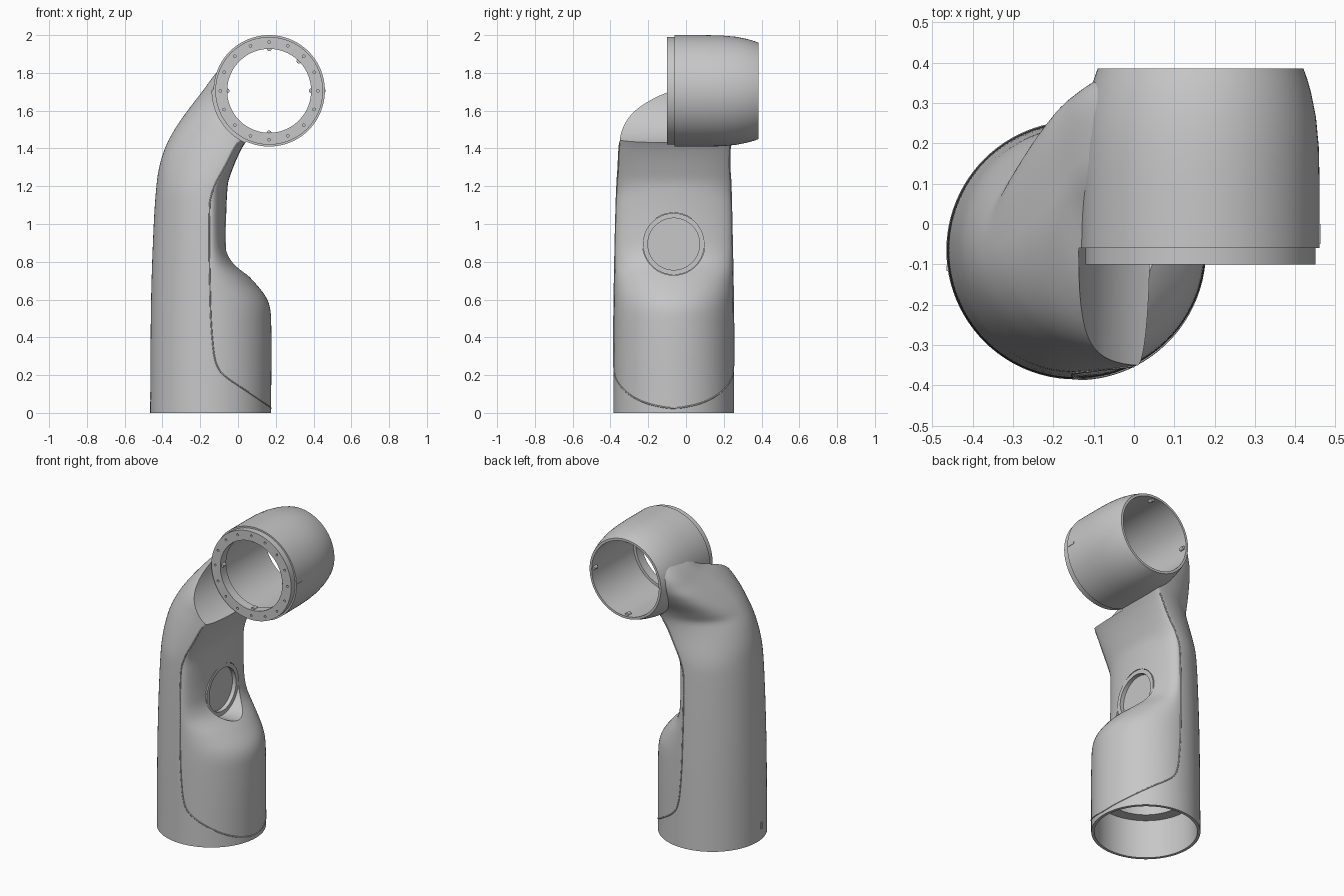
import bpy, bmesh, math
from mathutils import Matrix, Vector

cube = bpy.data.objects.get("Cube")
if cube:
    bpy.data.objects.remove(cube, do_unlink=True)

# One grey for the whole casing
GREY = bpy.data.materials.new("casing grey")
GREY.use_nodes = True
GREY.diffuse_color = (.57, .57, .57, 1)
GREY.node_tree.nodes["Principled BSDF"].inputs["Base Color"].default_value = GREY.diffuse_color

RING = Vector((0.165, 0, 1.705))      # axis of the joint ring, along y
BASE = Vector((-0.145, -0.065, 0))    # axis of the base, along z
TO_Y = Matrix.Rotation(-math.pi / 2, 4, 'X')
TO_X = Matrix.Rotation(math.pi / 2, 4, 'Y')


def finish(name, bm):
    bmesh.ops.recalc_face_normals(bm, faces=bm.faces)
    me = bpy.data.meshes.new(name)
    bm.to_mesh(me)
    bm.free()
    me.materials.append(GREY)
    ob = bpy.data.objects.new(name, me)
    bpy.context.collection.objects.link(ob)
    return ob


def activate(ob):
    bpy.ops.object.select_all(action='DESELECT')
    ob.select_set(True)
    bpy.context.view_layer.objects.active = ob


def smooth(ob):
    activate(ob)
    bpy.ops.object.shade_smooth_by_angle(angle=math.radians(32))


def lathe(name, profile, place, closed=False, n=96):
    """Revolve (radius, height) points about z, then place the result."""
    bm = bmesh.new()
    rings = []
    for r, h in profile:
        turn = [2 * math.pi * i / n for i in range(n)]
        rings.append([bm.verts.new((r * math.cos(a), r * math.sin(a), h)) for a in turn])
    for a, b in zip(rings, rings[1:] + rings[:1] if closed else rings[1:]):
        for i in range(n):
            j = (i + 1) % n
            bm.faces.new((a[i], a[j], b[j], b[i]))
    if not closed:
        bm.faces.new(rings[0])
        bm.faces.new(rings[-1])
    bm.transform(place)
    return finish(name, bm)


def rod(name, r, start, end, place):
    return lathe(name, [(r, start), (r, end)], place)


def cut(ob, cutter):
    activate(ob)
    mod = ob.modifiers.new("cut", 'BOOLEAN')
    mod.operation = 'DIFFERENCE'
    mod.solver = 'EXACT'
    mod.object = cutter
    bpy.ops.object.modifier_apply(modifier=mod.name)
    bpy.data.objects.remove(cutter, do_unlink=True)


def spline(keys, t):
    """Smooth curve through (t, value) keys."""
    def slope(i):
        a, b = keys[max(i - 1, 0)], keys[min(i + 1, len(keys) - 1)]
        return (b[1] - a[1]) / (b[0] - a[0])
    i = 0
    while i < len(keys) - 2 and t > keys[i + 1][0]:
        i += 1
    (t0, a), (t1, b) = keys[i], keys[i + 1]
    d = t1 - t0
    u = (t - t0) / d
    v = 1 - u
    return (a * (1 + 2 * u) * v * v + b * u * u * (3 - 2 * u)
            + d * u * v * (slope(i) * v - slope(i + 1) * u))


# Arm outline by height: outer edge, widest line, inner edge, front and back
OUTER = [(0, -.465), (.6, -.46), (1, -.446), (1.2, -.432), (1.3, -.417), (1.4, -.387),
         (1.5, -.336), (1.6, -.267), (1.7, -.19), (1.8, -.115), (1.86, -.05)]
WIDEST = [(0, -.145), (.6, -.145), (1.12, -.145), (1.2, -.13), (1.4, -.02), (1.5, .04),
          (1.63, .1), (1.86, .15)]
INNER = [(0, .175), (.5, .175), (.6, .155), (.7, .08), (.8, -.02), (.9, -.056),
         (1.2, -.055), (1.3, -.025), (1.4, .02), (1.5, .08), (1.86, .2)]
FRONT = [(0, -.385), (.6, -.38), (1.2, -.366), (1.45, -.35), (1.57, -.34), (1.63, -.31),
         (1.69, -.24), (1.75, -.1), (1.86, 0)]
BACK = [(0, .255), (.6, .25), (1.2, .238), (1.4, .233), (1.5, .26), (1.6, .32), (1.7, .37),
        (1.77, .383), (1.86, .375)]


def section(z):
    return [spline(k, z) for k in (OUTER, WIDEST, INNER, FRONT, BACK)]


# Arm casing: lofted half ellipses, squarer behind where the neck meets the ring
bm = bmesh.new()
loops = []
N = 96
for k in range(94):
    z = 1.86 * k / 93
    xl, xc, xr, yf, yb = section(z)
    square = 2 + 2 * min(1, max(0, (z - 1.45) / .2))
    loop = []
    for i in range(N):
        a = 2 * math.pi * i / N
        c, s = math.cos(a), math.sin(a)
        if c < 0 < s:
            c, s = -(-c) ** (2 / square), s ** (2 / square)
        x = xc + c * (xr - xc if c > 0 else xc - xl)
        loop.append(bm.verts.new((x, (yf + yb) / 2 + s * (yb - yf) / 2, z)))
    loops.append(loop)
for a, b in zip(loops, loops[1:]):
    for i in range(N):
        bm.faces.new((a[i], a[(i + 1) % N], b[(i + 1) % N], b[i]))
bm.faces.new(loops[0])
bm.faces.new(loops[-1])
arm = finish("arm_casing", bm)

# Clearance around the ring, its bore, the open base and the round socket
ring_place = Matrix.Translation(RING) @ TO_Y
base_place = Matrix.Translation(BASE)
socket_place = Matrix.Translation((0, -.065, .894)) @ TO_X
cut(arm, rod("clearance_cutter", .302, -.7, -.06, ring_place))
cut(arm, rod("bore_cutter", .246, -.2, .6, ring_place))
cut(arm, lathe("base_cutter", [(.302, -.1), (.302, .25), (.232, .25), (.232, .5)], base_place))
cut(arm, rod("socket_cutter", .165, -.074, .4, socket_place))
cut(arm, rod("socket_floor_cutter", .137, -.09, .3, socket_place))
smooth(arm)
smooth(lathe("socket_rim", [(.137, -.1), (.163, -.1), (.163, -.064), (.137, -.064)],
             socket_place, closed=True))

# Joint ring: stepped front collar, rounded taper to the open back
ring = lathe("joint_ring", [
    (.222, -.1), (.285, -.1), (.285, -.06), (.295, -.06), (.295, .1), (.293, .19), (.286, .265),
    (.274, .325), (.264, .36), (.255, .385), (.24, .385), (.24, -.04), (.222, -.04)],
    ring_place, closed=True)
holes = bmesh.new()
for i in range(16):
    a = math.pi * i / 8
    spot = Matrix.Translation((.258 * math.cos(a), .258 * math.sin(a), -.1))
    bmesh.ops.create_cone(holes, cap_ends=True, segments=12, radius1=.007, radius2=.007,
                          depth=.04, matrix=ring_place @ spot)
cut(ring, finish("bolt_hole_cutter", holes))
smooth(ring)

# Small lugs inside both mouths of the ring
lugs = bmesh.new()
for r, h, angles in ((.222, -.07, (0, 45, 90, 180, 270)), (.238, .355, (0, 90, 180, 270))):
    for deg in angles:
        a = math.radians(deg)
        spot = Matrix.Translation((r * math.cos(a), -r * math.sin(a), h))
        bmesh.ops.create_cone(lugs, cap_ends=True, segments=16, radius1=.012, radius2=.012,
                              depth=.03, matrix=ring_place @ spot)
smooth(finish("ring_lugs", lugs))

# Marker slots on the ring and the base
for name, spot, size in (("ring_slot", (.458, -.025, 1.705), (.008, .05, .014)),
                         ("base_slot", (-.461, -.11, .09), (.008, .014, .04))):
    slot = bmesh.new()
    bmesh.ops.create_cube(slot, matrix=Matrix.Translation(spot) @ Matrix.Diagonal((*size, 1)))
    finish(name, slot)

# Panel seam: a fine line on the casing, run up one side and down the other
SEAM = [(.025, .175), (.035, .165), (.12, .04), (.2, -.075), (.26, -.115), (.38, -.135),
        (.6, -.147), (1.1, -.15), (1.2, -.125), (1.3, -.072), (1.4, -.02), (1.43, 0)]
half = []
for k in range(90):
    z = .025 + 1.405 * (k / 89) ** 1.5
    x = spline(SEAM, z)
    xl, xc, xr, yf, yb = section(z)
    s = (x - xc) / (xr - xc if x > xc else xc - xl)
    half.append((x, (yf + yb) / 2, math.sqrt(max(0, 1 - s * s)) * (yb - yf) / 2, z))
path = [(x, y - w, z) for x, y, w, z in half[::-1]] + [(x, y + w, z) for x, y, w, z in half[1:]]
curve = bpy.data.curves.new("panel_seam", 'CURVE')
curve.dimensions = '3D'
curve.bevel_depth = .004
curve.bevel_resolution = 1
line = curve.splines.new('POLY')
line.points.add(len(path) - 1)
for p, co in zip(line.points, path):
    p.co = (*co, 1)
curve.materials.append(GREY)
bpy.context.collection.objects.link(bpy.data.objects.new("panel_seam", curve))
